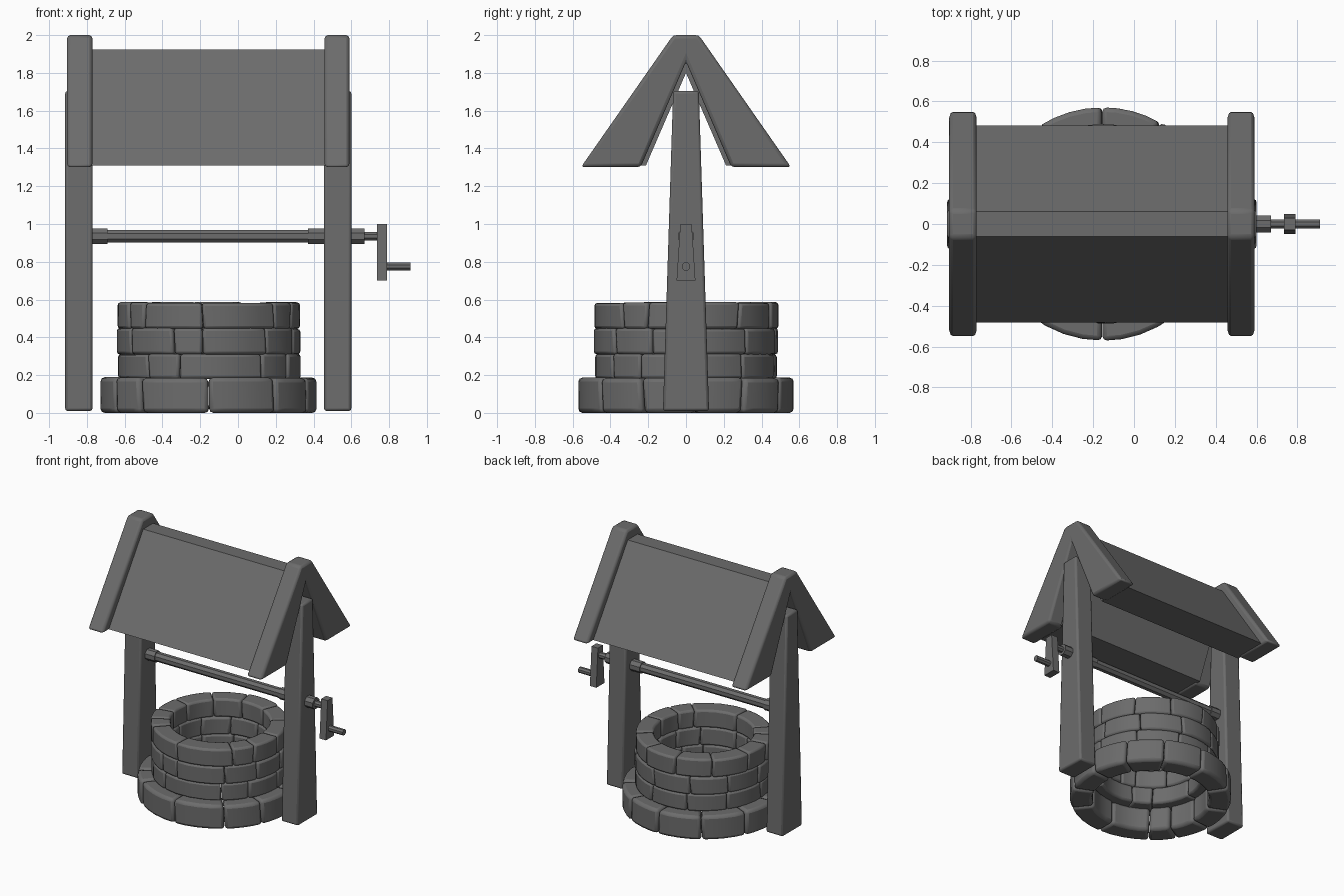
import bpy, bmesh, math, random

if "Cube" in bpy.data.objects:
    bpy.data.objects.remove(bpy.data.objects["Cube"])

random.seed(4)
CX = -0.155  # centre of the stone well

dark = bpy.data.materials.new("dark_grey")
dark.diffuse_color = (0.15, 0.15, 0.15, 1)
dark.use_nodes = True
dark.node_tree.nodes["Principled BSDF"].inputs["Base Color"].default_value = dark.diffuse_color


def finish(name, bm, bevel=0.0, angle=35):
    bmesh.ops.recalc_face_normals(bm, faces=bm.faces)
    me = bpy.data.meshes.new(name)
    bm.to_mesh(me)
    bm.free()
    me.materials.append(dark)
    ob = bpy.data.objects.new(name, me)
    bpy.context.collection.objects.link(ob)
    if bevel:
        m = ob.modifiers.new("bevel", 'BEVEL')
        m.width = bevel
        m.segments = 2
        m.limit_method = 'ANGLE'
        m.angle_limit = math.radians(32)
    bpy.ops.object.select_all(action='DESELECT')
    ob.select_set(True)
    bpy.context.view_layer.objects.active = ob
    bpy.ops.object.shade_smooth_by_angle(angle=math.radians(angle))
    return ob


def prism(name, pts, x0, x1, bevel):
    """Extrude a (y, z) outline along x."""
    bm = bmesh.new()
    a = [bm.verts.new((x0, y, z)) for y, z in pts]
    b = [bm.verts.new((x1, y, z)) for y, z in pts]
    bm.faces.new(a)
    bm.faces.new(b[::-1])
    n = len(pts)
    for i in range(n):
        bm.faces.new((a[i], a[(i + 1) % n], b[(i + 1) % n], b[i]))
    return finish(name, bm, bevel)


def mirrored(half):
    """Complete a right-hand outline with its mirror; points on y = 0 stay single."""
    return half + [(-y, z) for y, z in reversed(half) if y > 0]


def rod(name, x0, x1, z, r):
    pts = [(r * math.cos((i + .5) * math.pi / 4), z + r * math.sin((i + .5) * math.pi / 4))
           for i in range(8)]
    return prism(name, pts, x0, x1, 0)


def stone_ring(name, seams, r_in, r_out, z0, z1, bevel):
    """Ring of curved stone blocks with slightly crooked joints."""
    bm = bmesh.new()
    n, seg = len(seams), 4
    tilt = [random.uniform(-0.7, 0.7) for _ in seams]
    for i in range(n):
        j = (i + 1) % n
        a, b = seams[i], seams[j] + (360 if j == 0 else 0)
        ro = r_out - random.uniform(0, 0.01)
        ri = r_in + random.uniform(0, 0.008)
        top = z1 - random.uniform(0, 0.006)
        rows = []
        for k in range(seg + 1):
            t = k / seg
            row = []
            for r, z, s in ((ri, z0, -1), (ro, z0, -1), (ro, top, 1), (ri, top, 1)):
                lo, hi = a + s * tilt[i] + 0.2, b + s * tilt[j] - 0.2
                th = math.radians(lo + (hi - lo) * t - 90)
                row.append(bm.verts.new((CX + r * math.cos(th), r * math.sin(th), z)))
            rows.append(row)
        for p, q in zip(rows, rows[1:]):
            for c in range(4):
                d = (c + 1) % 4
                bm.faces.new((p[c], p[d], q[d], q[c]))
        bm.faces.new(rows[0])
        bm.faces.new(rows[-1][::-1])
    return finish(name, bm, bevel, 40)


# Stone courses: joint angles in degrees, counted from the front
stone_ring("base_stones", [-59, -39, 0, 38, 66, 95, 122, 150, 180, 213, 246, 274],
           0.41, 0.58, 0.0, 0.189, 0.022)
stone_ring("lower_stones", [-42, -19, 36, 60, 92, 128, 165, 200, 235, 272],
           0.345, 0.49, 0.18, 0.315, 0.015)
stone_ring("middle_stones", [-58, -23, -4, 39, 68, 97, 131, 168, 203, 236, 268],
           0.345, 0.49, 0.31, 0.45, 0.015)
stone_ring("top_stones", [-60, -45, -4, 46, 65, 92, 126, 158, 190, 222, 255, 280],
           0.345, 0.49, 0.445, 0.587, 0.015)

# Tapered posts and gable rafters at both ends
post = mirrored([(0.122, 0.01), (0.068, 1.705)])
rafter = mirrored([(0.068, 2.0), (0.556, 1.301), (0.24, 1.301), (0, 1.86)])
for side, px, rx in (("left", (-0.915, -0.77), (-0.905, -0.771)),
                     ("right", (0.455, 0.60), (0.458, 0.59))):
    prism(side + "_post", post, *px, 0.014)
    prism(side + "_rafter", rafter, *rx, 0.018)

# Thick roof between the rafters
prism("roof", mirrored([(0.06, 1.925), (0.483, 1.31), (0.212, 1.31), (0, 1.80)]),
      -0.79, 0.48, 0)

# Winding axle with collars
rod("axle", -0.78, 0.62, 0.935, 0.036)
for nm, x0, x1 in (("left_collar", -0.78, -0.69), ("right_collar", 0.37, 0.47),
                   ("outer_collar", 0.58, 0.67)):
    rod(nm, x0, x1, 0.935, 0.044)

# Crank
rod("crank_shaft", 0.65, 0.75, 0.935, 0.024)
prism("crank_arm", mirrored([(0.05, 0.70), (0.03, 1.0)]), 0.735, 0.79, 0)
rod("crank_handle", 0.78, 0.912, 0.775, 0.023)
